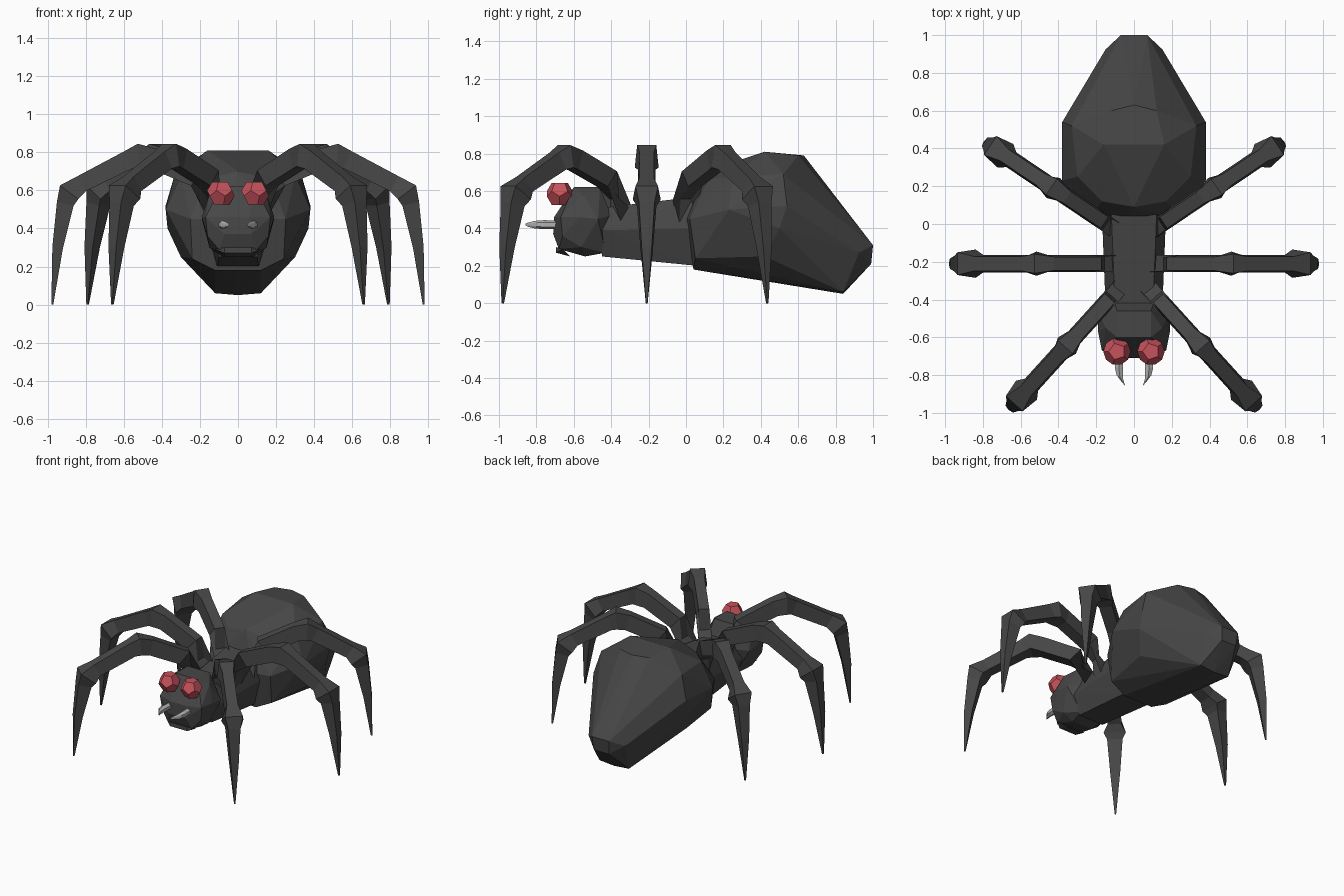
import bpy, bmesh, math
from mathutils import Vector

if "Cube" in bpy.data.objects:
    bpy.data.objects.remove(bpy.data.objects["Cube"])

def material(name, rgb):
    m = bpy.data.materials.new(name)
    m.diffuse_color = (*rgb, 1)
    m.use_nodes = True
    m.node_tree.nodes["Principled BSDF"].inputs["Base Color"].default_value = m.diffuse_color
    return m

DARK = material("charcoal", (0.062, 0.062, 0.062))
RED = material("eye red", (0.56, 0.085, 0.105))
PALE = material("fang grey", (0.45, 0.45, 0.45))

def finish(bm, name, mat):
    bmesh.ops.recalc_face_normals(bm, faces=bm.faces)
    me = bpy.data.meshes.new(name)
    bm.to_mesh(me)
    bm.free()
    me.materials.append(mat)
    ob = bpy.data.objects.new(name, me)
    bpy.context.collection.objects.link(ob)
    return ob

def hull(name, pts, mat, mirror=True):
    """Faceted convex solid through half-points mirrored in x."""
    bm = bmesh.new()
    for x, y, z in pts:
        bm.verts.new((x, y, z))
        if mirror and x > 0:
            bm.verts.new((-x, y, z))
    res = bmesh.ops.convex_hull(bm, input=bm.verts)
    junk = [v for v in bm.verts if not v.link_faces]
    bmesh.ops.delete(bm, geom=junk, context='VERTS')
    bmesh.ops.dissolve_limit(bm, angle_limit=math.radians(3), verts=bm.verts, edges=bm.edges)
    return finish(bm, name, mat)

def loft(name, rings, mat):
    """Skin a list of equal-length rings and cap both ends."""
    bm = bmesh.new()
    vs = [[bm.verts.new(p) for p in r] for r in rings]
    n = len(vs[0])
    for a, b in zip(vs, vs[1:]):
        for i in range(n):
            j = (i + 1) % n
            bm.faces.new((a[i], a[j], b[j], b[i]))
    bm.faces.new(vs[0])
    bm.faces.new(vs[-1])
    return finish(bm, name, mat)

# Abdomen
hull("abdomen", [
    (0, .09, .70), (.17, .12, .66), (.16, .42, .81), (0, .63, .79), (.12, .60, .79),
    (.33, .52, .69), (.30, .25, .68), (.38, .54, .52), (.38, .23, .50), (.37, .50, .40),
    (.25, .02, .45), (.12, .00, .45), (.24, .05, .24), (.12, .04, .18), (.30, .42, .25),
    (.12, .52, .12), (.12, .84, .06), (0, .84, .05), (.15, .925, .27),
    (.07, 1.0, .31), (.06, .99, .21)], DARK)

# Thorax
hull("thorax", [
    (.10, -.45, .51), (.15, -.45, .39), (.10, -.45, .25),
    (.12, .06, .57), (.17, .06, .40), (.11, .06, .20)], DARK)

# Head
hull("head", [
    (.09, -.46, .62), (.09, -.60, .62), (.15, -.55, .58), (.11, -.40, .47), (.19, -.47, .45),
    (.19, -.57, .46), (.17, -.67, .46), (.06, -.705, .46), (.07, -.71, .37), (.16, -.66, .36),
    (.10, -.68, .29), (.15, -.56, .30), (.08, -.54, .25), (.10, -.43, .27)], DARK)

# Lower lip
hull("lip", [(.12, -.66, .29), (.07, -.695, .30), (.07, -.695, .27), (.06, -.62, .25)], DARK)

# Eyes: dodecahedra made from the face centres of an icosahedron
for s in (-1, 1):
    ico = bmesh.new()
    bmesh.ops.create_icosphere(ico, subdivisions=1, radius=1)
    c = Vector((s * .09, -.675, .585))
    pts = [c + f.calc_center_median().normalized() * .074 for f in ico.faces]
    ico.free()
    hull("eye", pts, RED, mirror=False)

# Fangs: (x, y, half width, half height)
FANG = [(.075, -.68, .025, .022), (.08, -.76, .025, .024),
        (.075, -.81, .020, .020), (.055, -.848, .010, .010)]
for s in (-1, 1):
    rings = []
    for k, (x, y, w, h) in enumerate(FANG):
        rings.append([(s * (x + w * math.cos(a)), y + (.012 * math.cos(a) if k > 1 else 0),
                       .42 + h * math.sin(a))
                      for a in (math.pi / 6 + i * math.pi / 3 for i in range(6))])
    loft("fang", rings, PALE)

# Legs: (distance from hip, height, half width, half thickness)
LEG = [(0, .46, .045, .05), (.11, .665, .045, .055), (.34, .765, .045, .055),
       (.42, .785, .064, .06), (.475, .76, .047, .05), (.72, .635, .047, .045),
       (.785, .59, .075, .06), (.805, .53, .052, .045), (.845, .30, .034, .028),
       (.873, .0, .005, .005)]

def leg(name, hip, foot):
    hip, foot = Vector((*hip, 0)), Vector((*foot, 0))
    d = (foot - hip).normalized()
    k = (foot - hip).length / LEG[-1][0]
    side = Vector((-d.y, d.x, 0))
    path = [hip + d * (r * k) + Vector((0, 0, z)) for r, z, _, _ in LEG]
    rings = []
    for i, p in enumerate(path):
        t = Vector()
        if i > 0:
            t += (p - path[i - 1]).normalized()
        if i < len(path) - 1:
            t += (path[i + 1] - p).normalized()
        up = t.normalized().cross(side)
        if up.dot(d + Vector((0, 0, 1))) < 0:
            up = -up
        w, h = LEG[i][2:]
        rings.append([p + side * (a * w) + up * (b * h)
                      for a, b in ((.8, 1), (-.8, 1), (-1, -1), (1, -1))])
    loft(name, rings, DARK)

for s in (-1, 1):
    leg("front_leg", (s * .08, -.34), (s * .66, -.98))
    leg("middle_leg", (s * .10, -.21), (s * .975, -.21))
    leg("back_leg", (s * .10, -.03), (s * .79, .435))
